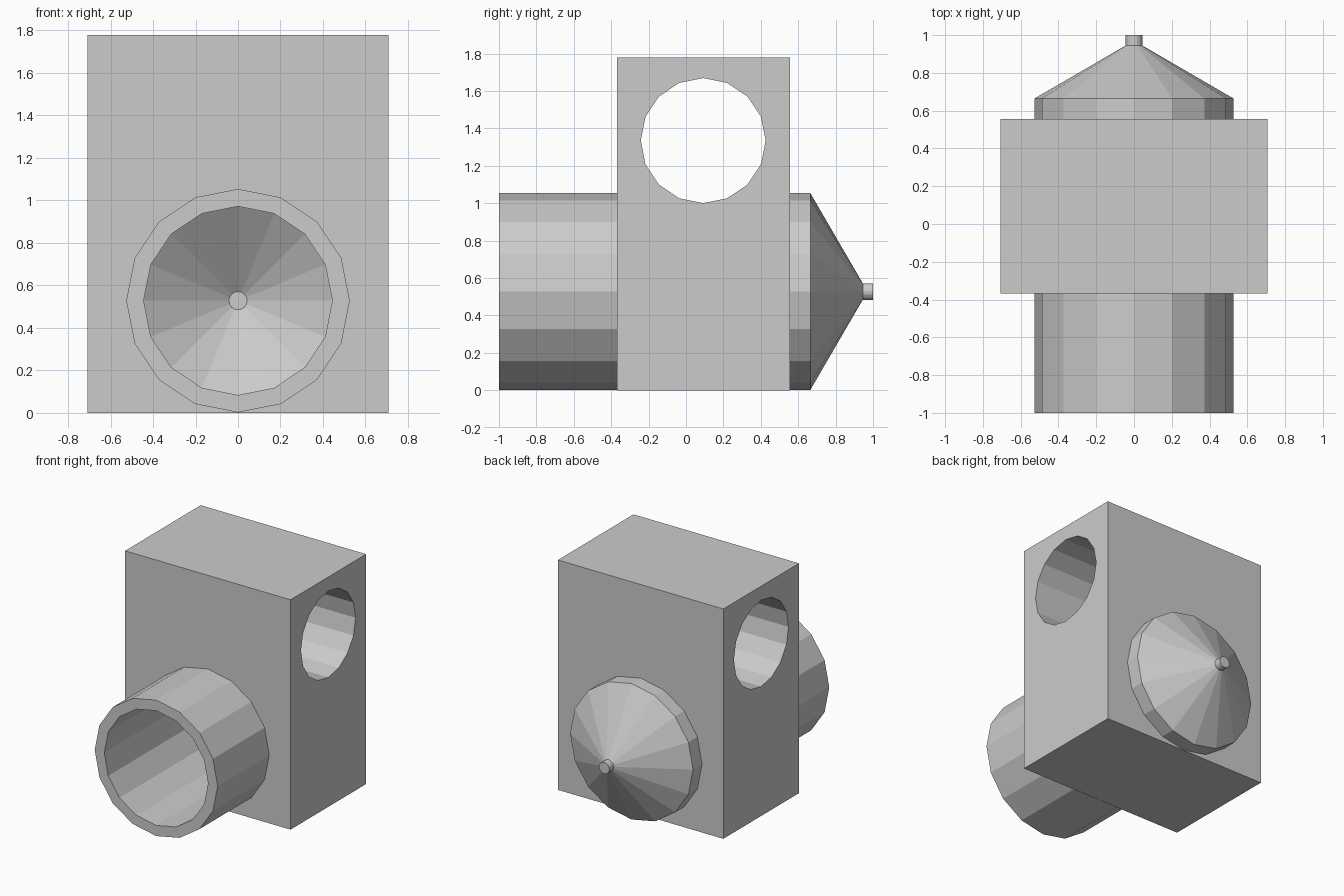
import bpy, bmesh
from math import sin, cos, pi

if "Cube" in bpy.data.objects:
    bpy.data.objects.remove(bpy.data.objects["Cube"])

SIDES = 16


def finish(name, bm):
    bmesh.ops.recalc_face_normals(bm, faces=bm.faces)
    mesh = bpy.data.meshes.new(name)
    bm.to_mesh(mesh)
    bm.free()
    obj = bpy.data.objects.new(name, mesh)
    bpy.context.collection.objects.link(obj)
    return obj


def turned(name, profile, place):
    """Closed solid from (position, radius) rings along an axis."""
    bm = bmesh.new()
    angles = [2 * pi * i / SIDES for i in range(SIDES)]
    rings = [[bm.verts.new(place(p, r * cos(a), r * sin(a))) for a in angles]
             for p, r in profile]
    for a, b in zip(rings, rings[1:]):
        for i in range(SIDES):
            j = (i + 1) % SIDES
            bm.faces.new((a[i], a[j], b[j], b[i]))
    bm.faces.new(rings[0])
    bm.faces.new(rings[-1])
    return finish(name, bm)


def combine(target, other, operation):
    mod = target.modifiers.new(other.name, 'BOOLEAN')
    mod.operation = operation
    mod.solver = 'EXACT'
    mod.object = other
    bpy.context.view_layer.objects.active = target
    bpy.ops.object.modifier_apply(modifier=mod.name)
    bpy.data.objects.remove(other)


def along_y(p, u, v):
    return (u, p, 0.528 + v)


def along_x(p, u, v):
    return (p, 0.092 + u, 1.335 + v)


# Rectangular housing
bm = bmesh.new()
bmesh.ops.create_cube(bm, size=1)
for v in bm.verts:
    v.co = (v.co.x * 1.416, v.co.y * 0.924 + 0.093, v.co.z * 1.778 + 0.889)
housing = finish("nozzle_block", bm)

# Barrel with conical end and small tip
barrel = turned("barrel", [(-1, 0.526), (0.665, 0.526), (0.945, 0.044), (1, 0.044)], along_y)
combine(housing, barrel, 'UNION')

# Barrel bore, tapering to the tip
bore = turned("bore", [(-1.1, 0.444), (0.66, 0.444), (0.935, 0.043)], along_y)
combine(housing, bore, 'DIFFERENCE')

# Cross hole through the upper housing
cross_hole = turned("cross_hole", [(-0.9, 0.334), (0.9, 0.334)], along_x)
combine(housing, cross_hole, 'DIFFERENCE')
